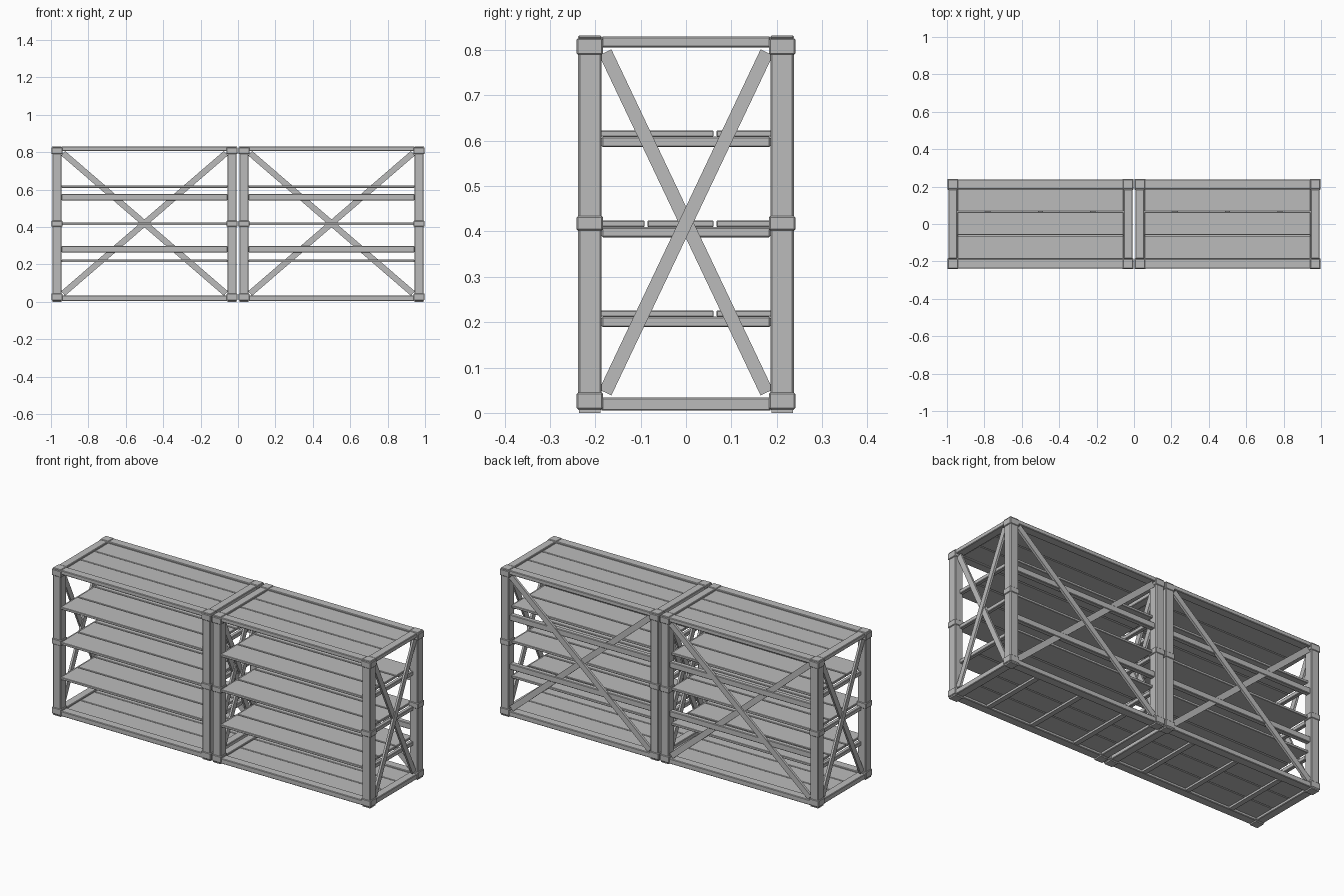
import bpy, math
from mathutils import Vector

if "Cube" in bpy.data.objects:
    bpy.data.objects.remove(bpy.data.objects["Cube"])

grey = bpy.data.materials.new("painted grey")
grey.diffuse_color = (0.5, 0.5, 0.5, 1)
grey.use_nodes = True
grey.node_tree.nodes["Principled BSDF"].inputs["Base Color"].default_value = grey.diffuse_color


def box(name, x, y, z, bevel=0.0):
    """Box spanning the given (min, max) ranges, with optional chamfer."""
    bpy.ops.mesh.primitive_cube_add(size=1, location=[(a + b) / 2 for a, b in (x, y, z)])
    ob = bpy.context.object
    ob.name = name
    ob.scale = [b - a for a, b in (x, y, z)]
    bpy.ops.object.transform_apply(location=False, rotation=False, scale=True)
    ob.data.materials.append(grey)
    if bevel:
        m = ob.modifiers.new("chamfer", 'BEVEL')
        m.width, m.segments = bevel, 1
    return ob


def brace(name, a, b, width, thick, normal_x):
    """Diagonal flat bar from a to b, lying in the x plane or the y plane."""
    a, b = Vector(a), Vector(b)
    d = b - a
    L = d.length / 2
    if normal_x:
        ob = box(name, (-thick / 2, thick / 2), (-L, L), (-width / 2, width / 2))
        ob.rotation_euler = (math.atan2(d.z, d.y), 0, 0)
    else:
        ob = box(name, (-L, L), (-thick / 2, thick / 2), (-width / 2, width / 2))
        ob.rotation_euler = (0, -math.atan2(d.z, d.x), 0)
    ob.location = (a + b) / 2


def shelf_unit(cx):
    px, py = 0.468, 0.212          # post centres
    ix, iy = 0.443, 0.186          # inner faces of posts

    # corner posts with collars, caps and feet
    for sx in (-1, 1):
        for sy in (-1, 1):
            x, y = cx + sx * px, sy * py
            box("post", (x - .025, x + .025), (y - .026, y + .026), (.004, .828), .004)
            for z0, z1 in ((.008, .045), (.402, .434), (.79, .826)):
                box("collar", (x - .0295, x + .0295), (y - .029, y + .029), (z0, z1), .003)
            box("foot", (x - .024, x + .024), (y - .024, y + .024), (0, .009))
            box("cap", (x - .026, x + .026), (y - .026, y + .026), (.825, .832), .003)

    # top and bottom frames
    for z in ((.005, .034), (.806, .83)):
        for s in (-1, 1):
            y = s * py
            box("long_rail", (cx - ix, cx + ix), (y - .025, y + .025), z, .003)
            x = cx + s * px
            box("end_rail", (x - .023, x + .023), (-iy, iy), z, .003)

    # top and floor planks
    for z in ((.016, .028), (.811, .823)):
        for y in ((-.186, -.063), (-.059, .063), (.067, .186)):
            box("deck_plank", (cx - ix, cx + ix), y, z, .002)

    # cross strips under the floor
    for dx in (-.28, 0, .28):
        box("floor_strip", (cx + dx - .014, cx + dx + .014), (-iy, iy), (.005, .017))

    # three shelves, each of three planks on end supports
    for z in (.212, .41, .609):
        for y in ((-.238, -.091), (-.085, .061), (.067, .213)):
            box("shelf_plank", (cx - ix, cx + ix), y, (z, z + .014), .002)
        for s in (-1, 1):
            x = cx + s * (px - .012)
            box("shelf_support", (x - .011, x + .011), (-iy, iy), (z - .023, z), .003)

    # back rails and crossed back braces
    for z in (.265, .542):
        box("back_rail", (cx - ix, cx + ix), (.2, .228), (z, z + .034), .003)
    for s in (-1, 1):
        y = .222 + s * .004
        brace("back_brace", (cx - .435, y, .42 - s * .375), (cx + .435, y, .42 + s * .375),
              .032, .014, False)

    # crossed end braces
    for side in (-1, 1):
        for s in (-1, 1):
            x = cx + side * (px + .008) + s * .003
            brace("end_brace", (x, -.178, .42 - s * .375), (x, .178, .42 + s * .375),
                  .03, .012, True)


for cx in (-.5, .5):
    shelf_unit(cx)
